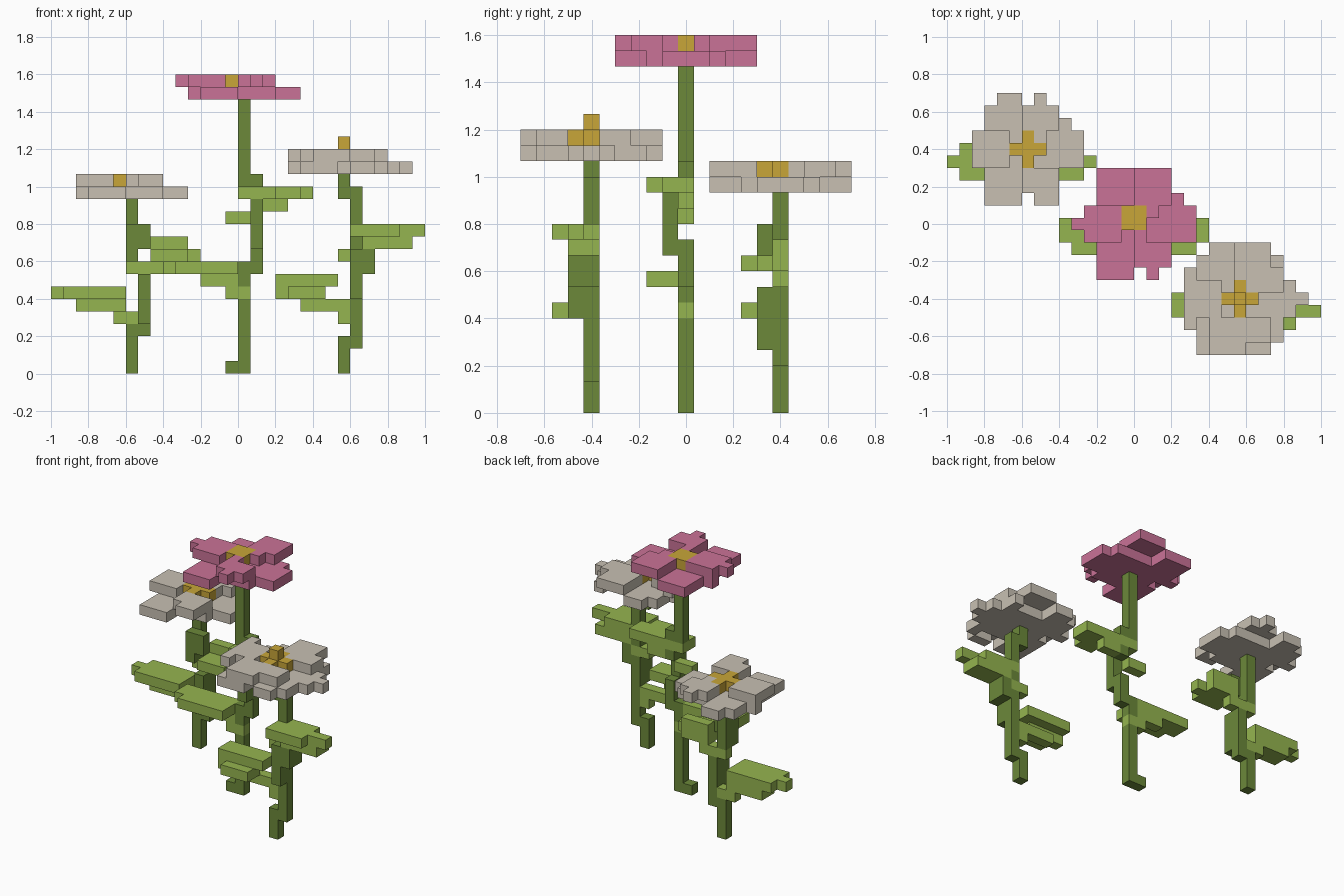
import bpy
import bmesh

if "Cube" in bpy.data.objects:
    bpy.data.objects.remove(bpy.data.objects["Cube"], do_unlink=True)

UNIT = 1 / 15          # edge length of one block
claimed = set()        # blocks already used by an earlier part


def material(name, red, green, blue):
    mat = bpy.data.materials.new(name)
    mat.use_nodes = True
    colour = (red, green, blue, 1)
    mat.diffuse_color = colour
    mat.node_tree.nodes["Principled BSDF"].inputs["Base Color"].default_value = colour
    return mat


pink = material("petal pink", .59, .17, .31)
cream = material("petal cream", .58, .53, .45)
gold = material("centre gold", .58, .38, .04)
leaf_green = material("leaf green", .30, .46, .08)
stem_green = material("stem green", .15, .25, .042)


def blocks(boxes, origin):
    """Cells of boxes given as x range, y range, z range (ends excluded)."""
    ox, oy, oz = origin
    return {(x + ox, y + oy, z + oz)
            for x0, x1, y0, y1, z0, z1 in boxes
            for x in range(x0, x1) for y in range(y0, y1) for z in range(z0, z1)}


def part(name, mat, boxes, origin):
    """Join blocks into one shell, keeping only the outer faces."""
    cells = blocks(boxes, origin) - claimed
    claimed.update(cells)
    bm = bmesh.new()
    corners = {}

    def corner(key):
        if key not in corners:
            x, y, z = key
            corners[key] = bm.verts.new((x * UNIT, (y - .5) * UNIT, z * UNIT))
        return corners[key]

    for cell in sorted(cells):
        for axis in range(3):
            u, v = (axis + 1) % 3, (axis + 2) % 3
            for side in (0, 1):
                neighbour = list(cell)
                neighbour[axis] += 2 * side - 1
                if tuple(neighbour) in cells:
                    continue
                ring = []
                for du, dv in ((0, 0), (1, 0), (1, 1), (0, 1)):
                    point = list(cell)
                    point[axis] += side
                    point[u] += du
                    point[v] += dv
                    ring.append(corner(tuple(point)))
                bm.faces.new(ring if side else ring[::-1])
    mesh = bpy.data.meshes.new(name)
    bm.to_mesh(mesh)
    bm.free()
    mesh.materials.append(mat)
    obj = bpy.data.objects.new(name, mesh)
    bpy.context.collection.objects.link(obj)


# Petals shared by every bloom: three low ones, three raised ones
low_petals = [
    (-2, 3, -2, 3, 0, 1),                          # core
    (-3, 0, -4, 0, 0, 1),                          # front left
    (1, 5, -1, 2, 0, 1), (2, 4, 2, 3, 0, 1),       # right
    (-3, 0, 1, 4, 0, 1), (-4, 0, 1, 2, 0, 1),      # back left
]
high_petals = [
    (-4, -1, -1, 2, 1, 2),                         # left
    (0, 3, -3, -1, 1, 2), (0, 1, -1, 0, 1, 2),     # front right
    (0, 3, 2, 4, 1, 2), (1, 2, 1, 2, 1, 2),        # back right
]
plus_centre = [(-1, 2, 0, 1, 1, 2), (0, 1, -1, 2, 1, 2)]


def bloom(name, mat, origin, centre, extra):
    part(name + "_centre", gold, centre, origin)
    part(name + "_petals", mat, low_petals + high_petals + extra, origin)


# Pink bloom in the middle
bloom("middle", pink, (0, 0, 22), [(-1, 1, 0, 2, 1, 2)], [
    (-5, -4, 0, 1, 1, 2), (-3, 0, 4, 5, 0, 1), (0, 3, 4, 5, 1, 2),
    (1, 2, -4, -3, 1, 2)])

# Cream bloom at the back
bloom("back", cream, (-9, 6, 14), plus_centre, [
    (-2, 0, 4, 5, 0, 1), (1, 2, 4, 5, 1, 2), (1, 3, -4, -3, 1, 2)])

# Cream bloom at the front, with a raised bud
bloom("front", cream, (8, -6, 16), plus_centre + [(0, 1, 0, 1, 2, 3)], [
    (-2, 0, 4, 5, 0, 1), (0, 3, 4, 5, 1, 2), (3, 4, 3, 4, 0, 1),
    (5, 6, 0, 1, 0, 1), (-2, 1, -4, -1, 1, 2), (1, 3, -4, -3, 0, 1),
    (3, 4, -3, -1, 0, 1), (-4, -3, -2, 3, 1, 2), (2, 4, 1, 3, 1, 2)])

# Middle plant: leaves and stem
middle = (0, 0, 0)
part("middle_left_leaf", leaf_green, [
    (-5, 0, -2, 1, 8, 9), (-6, -5, -1, 1, 8, 9),
    (-3, 0, 0, 1, 7, 8), (-1, 1, 0, 1, 6, 7)], middle)
part("middle_right_leaf", leaf_green, [
    (0, 5, -1, 1, 14, 15), (3, 5, -2, -1, 14, 15), (5, 6, -1, 1, 14, 15),
    (2, 4, 0, 1, 13, 14), (-1, 1, 0, 1, 12, 13)], middle)
part("middle_stem", stem_green, [
    (-1, 0, 0, 1, 0, 1), (0, 1, 0, 1, 0, 9), (1, 2, 0, 1, 8, 11),
    (1, 2, -1, 0, 10, 14), (1, 2, 0, 1, 13, 16), (0, 1, 0, 1, 15, 22)], middle)

# Back plant: leaves and stem
back = (-9, 6, 0)
part("back_left_leaf", leaf_green, [
    (-5, 0, -2, 1, 6, 7), (-6, -5, -1, 0, 6, 7),
    (-4, 0, -1, 1, 5, 6), (-1, 1, 0, 1, 4, 5)], back)
part("back_right_leaf", leaf_green, [
    (2, 5, 0, 1, 10, 11), (2, 5, -2, 1, 9, 10), (5, 6, -1, 0, 9, 10),
    (0, 3, 0, 1, 8, 9)], back)
part("back_stem", stem_green, [
    (0, 1, 0, 1, 0, 4), (1, 2, 0, 1, 3, 8), (1, 2, -1, 0, 4, 8),
    (0, 1, -1, 1, 9, 12), (1, 2, -1, 0, 10, 12), (0, 1, 0, 1, 11, 14)], back)

# Front plant: leaves and stem
front = (8, -6, 0)
part("front_left_leaf", leaf_green, [
    (-5, 0, -1, 1, 7, 8), (-5, -1, -1, 0, 6, 7), (-4, -1, -2, -1, 6, 7),
    (-3, 1, 0, 1, 5, 6), (0, 1, 0, 1, 4, 5)], front)
part("front_right_leaf", leaf_green, [
    (1, 5, -2, 1, 11, 12), (5, 7, -1, 0, 11, 12),
    (2, 6, -1, 1, 10, 11), (0, 2, 0, 1, 9, 10)], front)
part("front_stem", stem_green, [
    (0, 1, 0, 1, 0, 3), (1, 2, 0, 1, 2, 9), (1, 2, -1, 0, 6, 10),
    (1, 3, -1, 1, 8, 10), (1, 2, 0, 1, 10, 15), (0, 1, 0, 1, 14, 16)], front)
